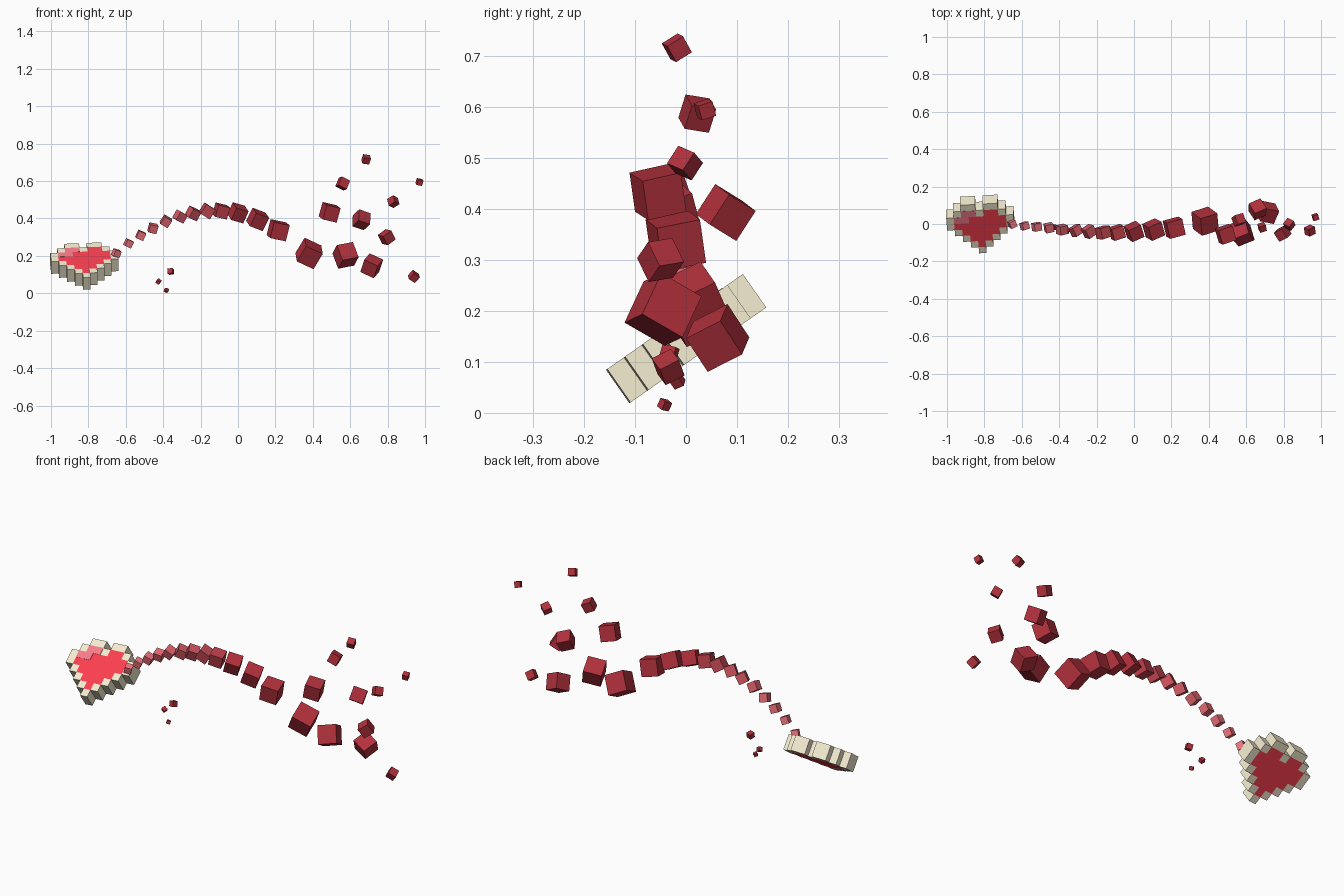
import bpy, bmesh, random
from math import radians
from mathutils import Matrix, Vector, Euler

if "Cube" in bpy.data.objects:
    bpy.data.objects.remove(bpy.data.objects["Cube"])

random.seed(7)


def material(name, rgb):
    m = bpy.data.materials.new(name)
    m.diffuse_color = (*rgb, 1)
    m.use_nodes = True
    m.node_tree.nodes["Principled BSDF"].inputs["Base Color"].default_value = m.diffuse_color
    return m


cream = material("cream", (0.92, 0.85, 0.64))
red = material("red", (0.98, 0.05, 0.08))
glint = material("glint_pink", (0.95, 0.20, 0.26))
crimson = Vector((0.44, 0.03, 0.045))
pink = Vector((0.92, 0.19, 0.23))


def finish(bm, name, mat, matrix):
    me = bpy.data.meshes.new(name)
    bm.to_mesh(me)
    bm.free()
    ob = bpy.data.objects.new(name, me)
    bpy.context.collection.objects.link(ob)
    me.materials.append(mat)
    ob.matrix_world = matrix
    return ob


# Pixel heart, drawn as rows of cells: o = rim, R = fill, W = highlight
ROWS = ["..oo.oo..",
        ".oWWoRRo.",
        "oWWRRRRRo",
        "oRRRRRRRo",
        ".oRRRRRo.",
        "..oRRRo..",
        "...oRo...",
        "....o...."]
P = 0.04
HALF = 0.04
HEART = (Matrix.Translation((-0.819, -0.002, 0.144)) @ Matrix.Rotation(radians(35), 4, 'X')
         @ Matrix.Rotation(radians(4), 4, 'Z'))


def slab(name, symbols, mat, z0, z1):
    cells = {(c, 7 - r) for r, row in enumerate(ROWS)
             for c, s in enumerate(row) if s in symbols}
    bm = bmesh.new()
    for c, r in cells:
        xy = [((c + i - 4.5) * P, (r + j - 4) * P)
              for i, j in ((0, 0), (1, 0), (1, 1), (0, 1))]
        b = [bm.verts.new((x, y, z0)) for x, y in xy]
        t = [bm.verts.new((x, y, z1)) for x, y in xy]
        bm.faces.new(t)
        bm.faces.new(b[::-1])
        for i, (dx, dy) in enumerate(((0, -1), (1, 0), (0, 1), (-1, 0))):
            if (c + dx, r + dy) not in cells:
                k = (i + 1) % 4
                bm.faces.new((b[i], b[k], t[k], t[i]))
    bmesh.ops.remove_doubles(bm, verts=bm.verts, dist=1e-5)
    finish(bm, name, mat, HEART)


slab("heart_rim", "o", cream, -HALF, HALF)
slab("heart_fill", "RW", red, -HALF, HALF)
slab("heart_highlight", "W", glint, HALF - 0.01, HALF + 0.001)


# Tumbling cubes: x, y, z, edge length
def cube(name, x, y, z, s, mat, rot):
    bm = bmesh.new()
    bmesh.ops.create_cube(bm, size=s)
    finish(bm, name, mat,
           Matrix.Translation((x, y, z)) @ Euler([radians(a) for a in rot]).to_matrix().to_4x4())


TRAIL = [(-.65, 0, .215, .036), (-.585, -.01, .267, .038), (-.52, -.015, .31, .042),
         (-.455, -.02, .348, .044), (-.385, -.03, .385, .047), (-.31, -.035, .41, .05),
         (-.24, -.04, .427, .054), (-.165, -.045, .44, .06), (-.09, -.045, .44, .066),
         (0, -.04, .43, .073), (.105, -.03, .395, .08), (.215, -.02, .337, .088)]
SHARDS = [(.38, .015, .213, .102), (.575, -.045, .203, .094), (.715, .062, .147, .081),
          (.49, -.055, .433, .08), (.66, .078, .393, .07), (.795, -.05, .3, .057),
          (.56, .022, .587, .051), (.685, -.018, .716, .037), (.83, -.002, .49, .042),
          (.97, .037, .595, .03), (.94, -.035, .09, .042)]
SPECKS = [(-.425, -.017, .063, .021), (-.36, -.033, .117, .028), (-.383, -.042, .016, .018)]

# Arc of cubes fading from pink to crimson
for i, c in enumerate(TRAIL):
    tone = material(f"trail_tone_{i}", pink.lerp(crimson, min(1, i / 9)))
    cube(f"trail_cube_{i}", *c, tone,
         (random.uniform(10, 30), random.uniform(10, 35), random.uniform(10, 35)))

# Loose cubes at the far end and small specks near the heart
dark = material("crimson", crimson)
for label, group in (("shard", SHARDS), ("speck", SPECKS)):
    for i, c in enumerate(group):
        cube(f"{label}_cube_{i}", *c, dark,
             [random.choice((-1, 1)) * random.uniform(8, 35) for _ in range(3)])
